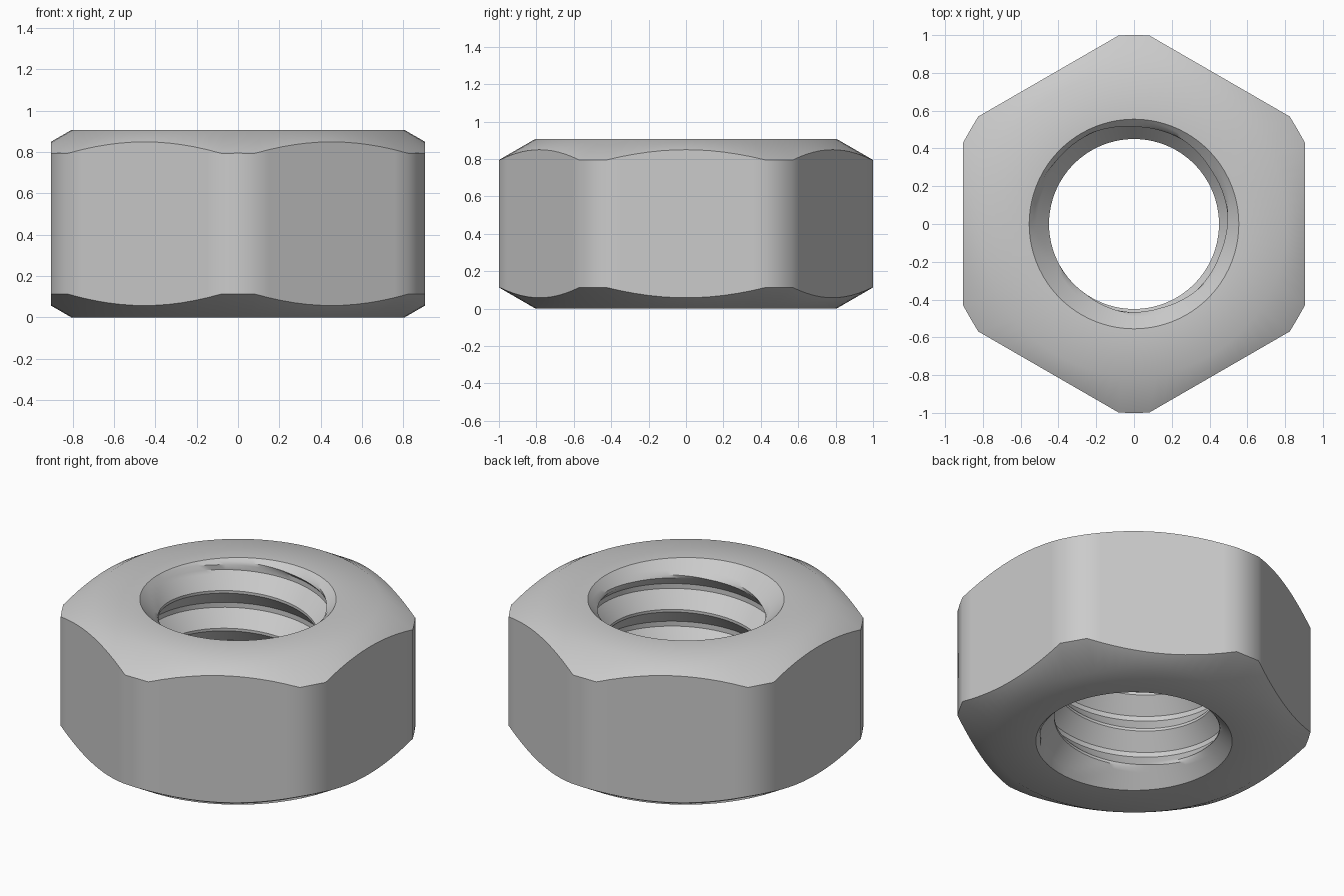
import bpy, bmesh, math

if "Cube" in bpy.data.objects:
    bpy.data.objects.remove(bpy.data.objects["Cube"], do_unlink=True)

H = 0.907            # nut height
FLAT = 0.905         # centre to flat
CORNER = 1.0         # centre to blunted corner
FACE_R = 0.805       # radius of the flat bearing face
SLOPE = math.tan(math.radians(30))
MINOR, MAJOR, RIM = 0.45, 0.53, 0.555
PITCH, PHASE = 0.235, 0.231

# Column angles: blunt corner edges plus even steps along each flat
half = math.degrees(math.atan2(0.0802, 1.0))
offsets = [-half, 0, half] + [half + (60 - 2 * half) * j / 12 for j in range(1, 12)]
angles = [math.radians(30 + 60 * k + o) for k in range(6) for o in offsets]
N = len(angles)

# Thread profile over one pitch: (fraction, radius), flanks subdivided
profile = [(0, MAJOR), (0.13, MAJOR), (0.53, MINOR), (0.60, MINOR), (1, MAJOR)]


def thread_radius(f):
    for (f0, r0), (f1, r1) in zip(profile, profile[1:]):
        if f <= f1:
            return r0 + (r1 - r0) * (f - f0) / (f1 - f0)
    return MAJOR


steps = [0, 0.13, 0.21, 0.29, 0.37, 0.45, 0.53, 0.60, 0.68, 0.76, 0.84, 0.92]


def outer_radius(a):
    """Distance from the axis to the blunted hexagon outline."""
    d = math.radians(60)
    to_flat = (a + d / 2) % d - d / 2
    to_corner = a % d - d / 2
    return min(FLAT / math.cos(to_flat), CORNER / math.cos(to_corner))


def point(bm, r, a, z):
    return bm.verts.new((r * math.cos(a), r * math.sin(a), z))


bm = bmesh.new()

# Outer shell: bearing faces, chamfers and six sides
columns = []
for a in angles:
    R = outer_radius(a)
    drop = (R - FACE_R) * SLOPE
    section = [(RIM, 0), (FACE_R, 0), (R, drop), (R, H - drop), (FACE_R, H), (RIM, H)]
    columns.append([point(bm, r, a, z) for r, z in section])
for i in range(N):
    c, d = columns[i], columns[(i + 1) % N]
    for j in range(5):
        bm.faces.new((c[j], d[j], d[j + 1], c[j + 1]))

# Threaded bore: helical rows trimmed by the end planes and countersinks
columns = []
for i in range(N + 1):
    a = angles[i % N] + (2 * math.pi if i == N else 0)
    col = []
    for n in range(-3, 6):
        for f in steps:
            turn = a / (2 * math.pi) + PHASE
            z = min(max(PITCH * (n + f + turn), 0), H)
            r = thread_radius((z / PITCH - turn) % 1)
            r = max(r, RIM - z, RIM - (H - z))
            col.append(point(bm, r, a, z))
    columns.append(col)
for c, d in zip(columns, columns[1:]):
    for j in range(len(c) - 1):
        bm.faces.new((c[j], c[j + 1], d[j + 1], d[j]))

bmesh.ops.remove_doubles(bm, verts=bm.verts[:], dist=0.0003)
bmesh.ops.recalc_face_normals(bm, faces=bm.faces[:])

mesh = bpy.data.meshes.new("hex_nut")
bm.to_mesh(mesh)
bm.free()
nut = bpy.data.objects.new("hex_nut", mesh)
bpy.context.collection.objects.link(nut)

# Plain grey steel
steel = bpy.data.materials.new("grey_steel")
steel.use_nodes = True
colour = (0.6, 0.6, 0.6, 1)
steel.diffuse_color = colour
steel.node_tree.nodes["Principled BSDF"].inputs["Base Color"].default_value = colour
mesh.materials.append(steel)

# Smooth the chamfers, keep the rim and thread edges crisp
bpy.ops.object.select_all(action="DESELECT")
nut.select_set(True)
bpy.context.view_layer.objects.active = nut
bpy.ops.object.shade_smooth_by_angle(angle=math.radians(35))
